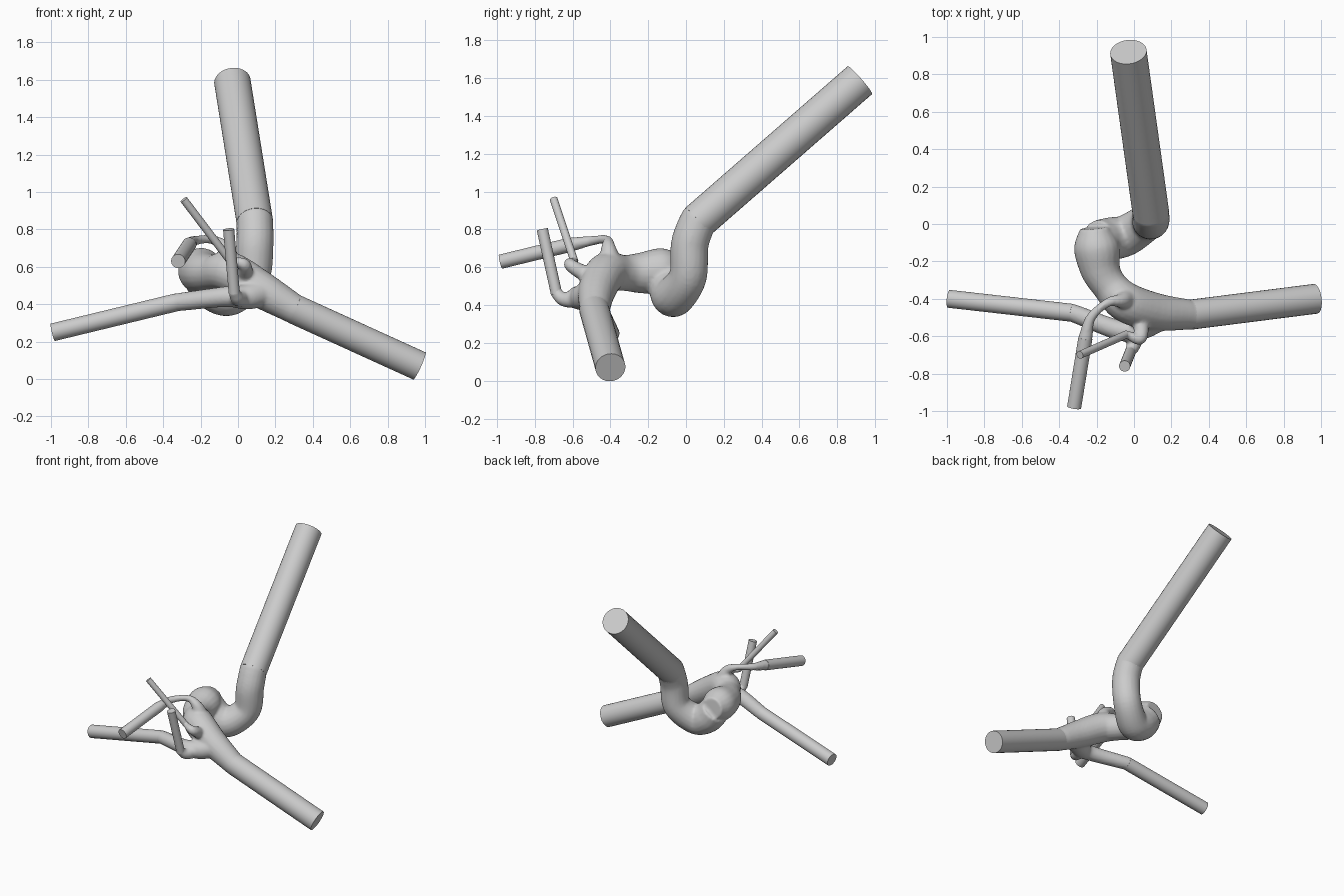
import bpy, bmesh
from math import cos, sin, tau
from mathutils import Vector

if "Cube" in bpy.data.objects:
    bpy.data.objects.remove(bpy.data.objects["Cube"])


def spline(pts, steps=8):
    """Catmull-Rom through (x, y, z, radius) points."""
    p = [Vector(q) for q in pts]
    p = [2 * p[0] - p[1]] + p + [2 * p[-1] - p[-2]]
    out = []
    for a, b, c, d in zip(p, p[1:], p[2:], p[3:]):
        for k in range(steps):
            t = k / steps
            out.append(0.5 * (2 * b + (c - a) * t + (2 * a - 5 * b + 4 * c - d) * t * t
                              + (3 * b - a - 3 * c + d) * t ** 3))
    return out + [p[-2]]


def add_tube(bm, path, sides):
    """Capped tube along 4D points (position + radius)."""
    pos = [q.to_3d() for q in path]
    n = (pos[1] - pos[0]).orthogonal().normalized()
    rings = []
    for i, c in enumerate(pos):
        t = (pos[min(i + 1, len(pos) - 1)] - pos[max(i - 1, 0)]).normalized()
        n = (n - t * n.dot(t)).normalized()
        b = t.cross(n)
        angles = [tau * k / sides for k in range(sides)]
        rings.append([bm.verts.new(c + path[i][3] * (n * cos(a) + b * sin(a))) for a in angles])
    for r, s in zip(rings, rings[1:]):
        for k in range(sides):
            j = (k + 1) % sides
            bm.faces.new((r[k], r[j], s[j], s[k]))
    bm.faces.new(rings[0][::-1])
    bm.faces.new(rings[-1])


def make(name, bm):
    me = bpy.data.meshes.new(name)
    bmesh.ops.recalc_face_normals(bm, faces=bm.faces)
    bm.to_mesh(me)
    bm.free()
    ob = bpy.data.objects.new(name, me)
    bpy.context.collection.objects.link(ob)
    return ob


core_bm = bmesh.new()


def vessel(name, root, end):
    """Organic root added to the core, then a crisp straight tube out to the end."""
    path = spline(root)
    last, r = path[-1].to_3d(), path[-1][3]
    end = Vector(end)
    step = (end - last).normalized() * 0.04
    add_tube(core_bm, path + [Vector((*(last + step), r))], 20)
    bm = bmesh.new()
    add_tube(bm, [Vector((*last, r)), Vector((*end, r))], 28)
    ob = make(name, bm)
    bpy.ops.object.select_all(action='DESELECT')
    ob.select_set(True)
    bpy.context.view_layer.objects.active = ob
    bpy.ops.object.shade_smooth_by_angle()


# Main inlet: side bulge, U-turn, then up and back
vessel("main_inlet_tube",
       [(-.19, -.09, .55, .11), (-.13, -.08, .48, .115), (-.04, -.06, .45, .11),
        (.07, .01, .55, .1), (.09, .02, .72, .1), (.09, .06, .84, .098)],
       (-.03, .92, 1.59))
# Bulge running forward through the fork to the right
vessel("right_outlet_tube",
       [(-.21, -.02, .59, .08), (-.2, -.12, .58, .122), (-.18, -.24, .57, .108),
        (-.13, -.33, .57, .095), (-.04, -.42, .57, .108), (.12, -.47, .48, .1),
        (.3, -.485, .375, .08)],
       (.97, -.4, .07))
# Left branch
vessel("left_outlet_tube",
       [(.13, -.5, .46, .075), (.04, -.55, .44, .068), (-.07, -.57, .44, .055),
        (-.33, -.475, .41, .048)],
       (-.99, -.4, .25))
# Small twigs
vessel("upright_twig",
       [(.03, -.53, .44, .06), (0, -.64, .43, .04), (-.02, -.685, .46, .03)],
       (-.05, -.76, .8))
vessel("front_twig",
       [(-.04, -.4, .6, .07), (-.07, -.41, .7, .04), (-.14, -.42, .745, .024),
        (-.23, -.5, .74, .026), (-.26, -.61, .72, .038)],
       (-.32, -.98, .63))
vessel("thin_twig",
       [(.03, -.47, .53, .05), (.035, -.61, .61, .034), (-.04, -.59, .63, .021)],
       (-.29, -.7, .96))

# Roots fused into one smooth skin
core = make("vessel_core", core_bm)
remesh = core.modifiers.new("union", 'REMESH')
remesh.mode = 'VOXEL'
remesh.voxel_size = 0.01
remesh.use_smooth_shade = True
soft = core.modifiers.new("soften", 'SMOOTH')
soft.factor = 0.5
soft.iterations = 4
